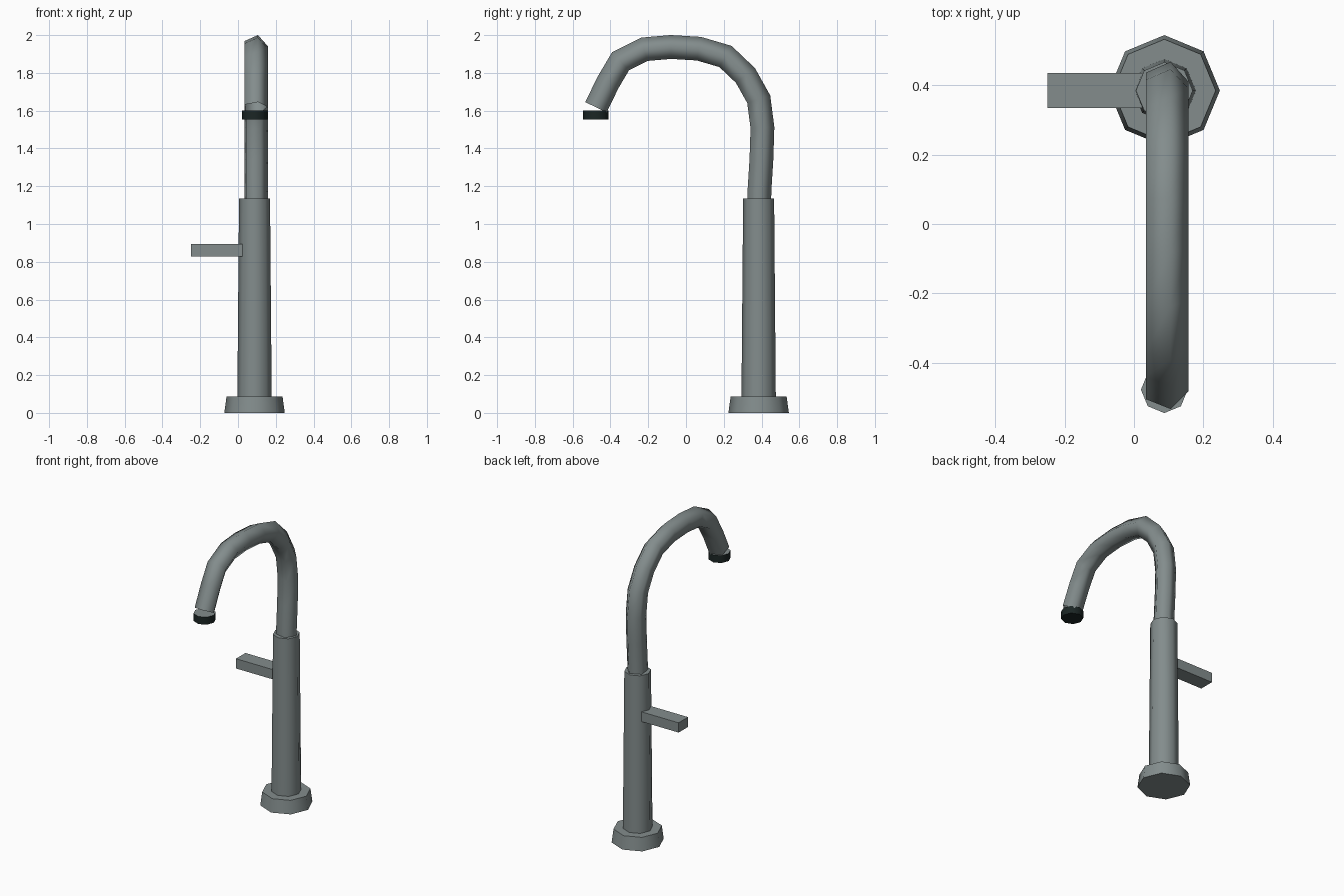
import bpy, bmesh, math
from mathutils import Vector

if "Cube" in bpy.data.objects:
    bpy.data.objects.remove(bpy.data.objects["Cube"])

CX, CY = 0.0875, 0.3845  # column axis


def material(name, color):
    mat = bpy.data.materials.new(name)
    mat.diffuse_color = (*color, 1)
    mat.use_nodes = True
    mat.node_tree.nodes["Principled BSDF"].inputs["Base Color"].default_value = mat.diffuse_color
    return mat


steel = material("grey_steel", (0.227, 0.265, 0.265))
dark = material("dark_rubber", (0.011, 0.019, 0.018))


def smooth(obj, degrees=75):
    bpy.ops.object.select_all(action='DESELECT')
    obj.select_set(True)
    bpy.context.view_layer.objects.active = obj
    bpy.ops.object.shade_smooth_by_angle(angle=math.radians(degrees))


def octagon_cone(name, y, r1, r2, z1, z2, mat):
    bpy.ops.mesh.primitive_cone_add(vertices=8, radius1=r1, radius2=r2, depth=z2 - z1,
                                    location=(CX, y, (z1 + z2) / 2))
    obj = bpy.context.object
    obj.name = name
    obj.data.materials.append(mat)
    smooth(obj)
    return obj


# Base flange and tapered column
octagon_cone("base_flange", CY, 0.16, 0.148, 0, 0.088, steel)
octagon_cone("column", CY, 0.091, 0.082, 0.07, 1.135, steel)

# Side lever
bpy.ops.mesh.primitive_cube_add(size=1, location=(-0.085, 0.385, 0.8615))
lever = bpy.context.object
lever.name = "lever"
lever.scale = (0.33, 0.1, 0.065)
lever.data.materials.append(steel)

# Dark outlet nozzle with a steel upper face
nozzle = octagon_cone("outlet_nozzle", -0.4775, 0.0675, 0.0675, 1.552, 1.602, dark)
nozzle.data.materials.append(steel)
for face in nozzle.data.polygons:
    if face.normal.z > 0.9:
        face.material_index = 1
smooth(nozzle, 120)

# Spout: five-sided tube swept along an arch (y, z)
path = [Vector(p) for p in (
    (0.385, 1.10), (0.387, 1.18), (0.397, 1.34), (0.4025, 1.51), (0.383, 1.66),
    (0.313, 1.785), (0.208, 1.885), (0.068, 1.926), (-0.08, 1.935),
    (-0.22, 1.923), (-0.345, 1.86), (-0.41, 1.75), (-0.475, 1.617))]
SIDES, R = 5, 0.0665
bm = bmesh.new()
rings = []
for i, p in enumerate(path):
    a = (p - path[max(i - 1, 0)]).normalized()
    b = (path[min(i + 1, len(path) - 1)] - p).normalized()
    d = (a + b).normalized()
    miter = 1 / max(d.dot(a), d.dot(b))
    n = Vector((d.y, -d.x)) * miter
    ring = []
    for k in range(SIDES):
        t = math.radians(78) + k * math.tau / SIDES
        q = p + n * (R * math.sin(t))
        ring.append(bm.verts.new((0.0915 + R * math.cos(t), q.x, q.y)))
    rings.append(ring)
for r, s in zip(rings, rings[1:]):
    for k in range(SIDES):
        j = (k + 1) % SIDES
        bm.faces.new((r[k], r[j], s[j], s[k]))
bmesh.ops.recalc_face_normals(bm, faces=bm.faces)
mesh = bpy.data.meshes.new("spout")
bm.to_mesh(mesh)
bm.free()
mesh.materials.append(steel)
spout = bpy.data.objects.new("spout", mesh)
bpy.context.collection.objects.link(spout)
smooth(spout, 120)
